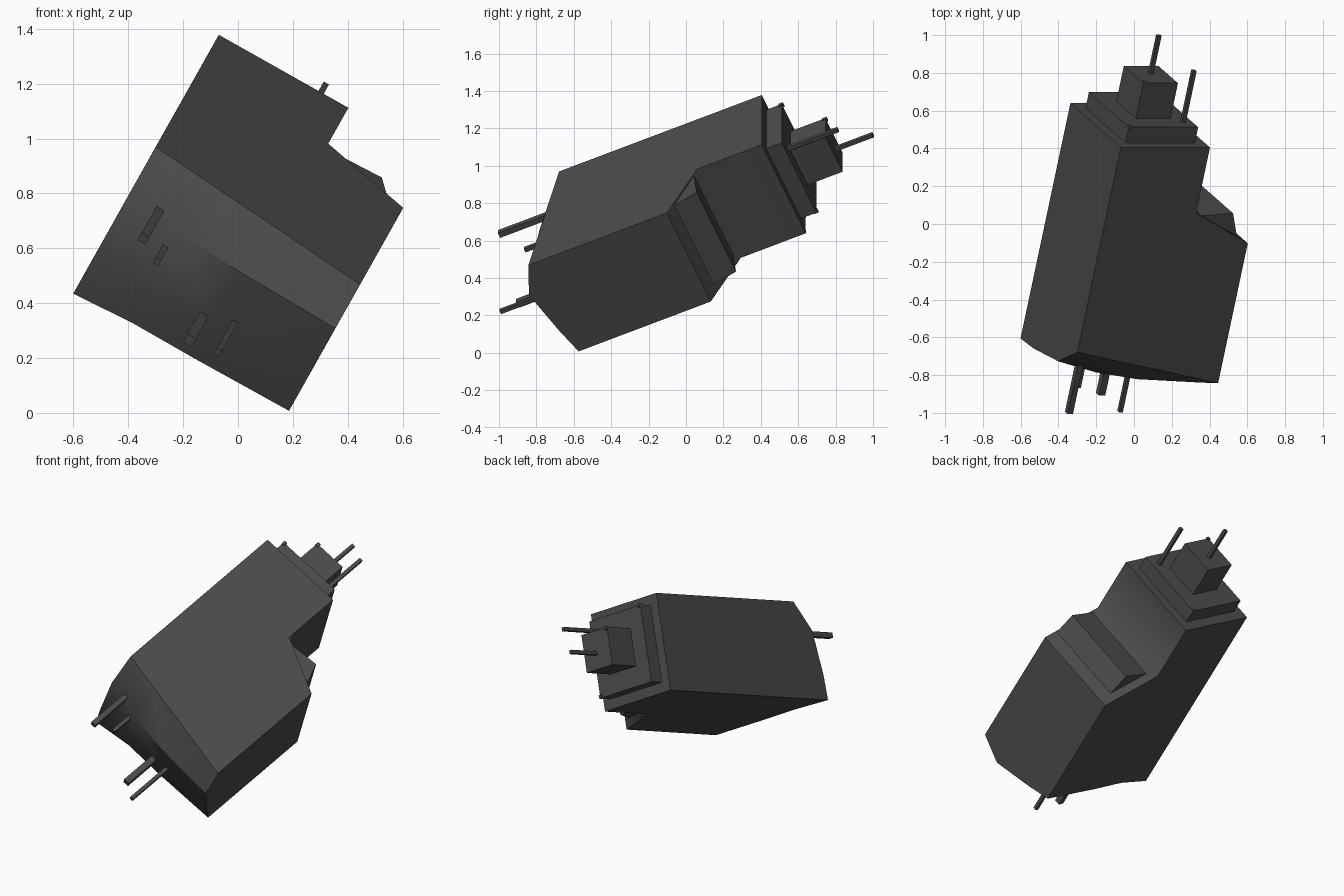
import bpy, bmesh, math
from mathutils import Vector

if "Cube" in bpy.data.objects:
    bpy.data.objects.remove(bpy.data.objects["Cube"])

# Local frame of the tilted device: L = length, W = width, N = up normal
ORIGIN = Vector((-0.07, 0.405, 1.378))
L = Vector((0.195, 0.92, 0.347)).normalized()
W = Vector((0.87, 0, -0.49))
W = (W - L * W.dot(L)).normalized()
N = W.cross(L).normalized()

mat = bpy.data.materials.new("charcoal grey")
mat.diffuse_color = (0.07, 0.07, 0.07, 1)
mat.use_nodes = True
mat.node_tree.nodes["Principled BSDF"].inputs["Base Color"].default_value = mat.diffuse_color


def place(u, v, n):
    return ORIGIN + L * u + W * v + N * n


def finish(name, bm, angle=None, soft_edges=()):
    bmesh.ops.recalc_face_normals(bm, faces=bm.faces)
    if angle:
        for f in bm.faces:
            f.smooth = True
        for e in bm.edges:
            e.smooth = e in soft_edges or e.calc_face_angle(0) < math.radians(angle)
    me = bpy.data.meshes.new(name)
    bm.to_mesh(me)
    bm.free()
    me.materials.append(mat)
    ob = bpy.data.objects.new(name, me)
    bpy.context.collection.objects.link(ob)
    return ob


def prism(name, profile, n0, n1):
    """Extrude a (u, v) profile from n0 to n1."""
    bm = bmesh.new()
    a = [bm.verts.new(place(u, v, n0)) for u, v in profile]
    b = [bm.verts.new(place(u, v, n1)) for u, v in profile]
    bm.faces.new(a)
    bm.faces.new(b[::-1])
    k = len(a)
    for i in range(k):
        j = (i + 1) % k
        bm.faces.new((a[i], b[i], b[j], a[j]))
    return finish(name, bm)


def box(name, u0, u1, v0, v1, n0, n1):
    return prism(name, [(u0, v0), (u1, v0), (u1, v1), (u0, v1)], n0, n1)


def rod(name, u0, u1, v, n, size):
    h = size / 2
    return box(name, u0, u1, v - h, v + h, n - h, n + h)


# Main housing: shouldered plan with a bulging front grid
bm = bmesh.new()
stations = [0, 0.24, 0.50, 0.895]
levels = [0, -0.17, -0.44, -0.592]
front_u = [[-1.18, -1.23, -1.28, -1.36],
           [-1.307, -1.37, -1.41, -1.43],
           [-1.35, -1.35, -1.37, -1.367],
           [-1.358, -1.325, -1.33, -1.323]]
grid = [[bm.verts.new(place(u, v, n)) for u, v in zip(row, stations)]
        for row, n in zip(front_u, levels)]
plan = [(-0.553, 0.895), (-0.378, 0.542), (0, 0.542), (0, 0)]
top = [bm.verts.new(place(u, v, 0)) for u, v in plan]
bot = [bm.verts.new(place(u, v, levels[-1])) for u, v in plan]
for r in range(3):
    for c in range(3):
        bm.faces.new((grid[r][c], grid[r][c + 1], grid[r + 1][c + 1], grid[r + 1][c]))
bm.faces.new(grid[0] + top)
bm.faces.new(grid[3] + bot)
for i in range(3):
    bm.faces.new((top[i], top[i + 1], bot[i + 1], bot[i]))
bm.faces.new([row[3] for row in grid] + [bot[0], top[0]])
bm.faces.new([row[0] for row in grid] + [bot[3], top[3]])
notch = bm.edges.get((top[1], bot[1]))
finish("housing", bm, 40, [notch])

# Wedge on the sloping shoulder
prism("shoulder_wedge", [(-0.40, 0.575), (-0.384, 0.773), (-0.514, 0.825)], -0.01, -0.54)

# Stepped rear end
box("rear_plate", -0.02, 0.09, 0.06, 0.482, -0.062, -0.53)
box("rear_block", 0.07, 0.293, 0.165, 0.375, -0.18, -0.41)

# Small corner nubs on the rear steps
for i, (u, v, n) in enumerate([(0.085, 0.068, -0.065), (0.085, 0.474, -0.522),
                               (0.288, 0.173, -0.185)]):
    rod("corner_nub_%d" % i, u - 0.012, u + 0.014, v, n, 0.02)

# Rear pins, then front pins of different thickness
rod("rear_pin_long", 0.28, 0.512, 0.28, -0.315, 0.022)
rod("rear_pin_side", 0.08, 0.386, 0.428, -0.135, 0.022)
for i, (tip, v, n, s) in enumerate([(-1.60, 0.125, -0.16, 0.032), (-1.494, 0.208, -0.26, 0.023),
                                    (-1.605, 0.453, -0.42, 0.037), (-1.685, 0.564, -0.372, 0.022)]):
    rod("front_pin_%d" % i, tip, -1.25, v, n, s)
